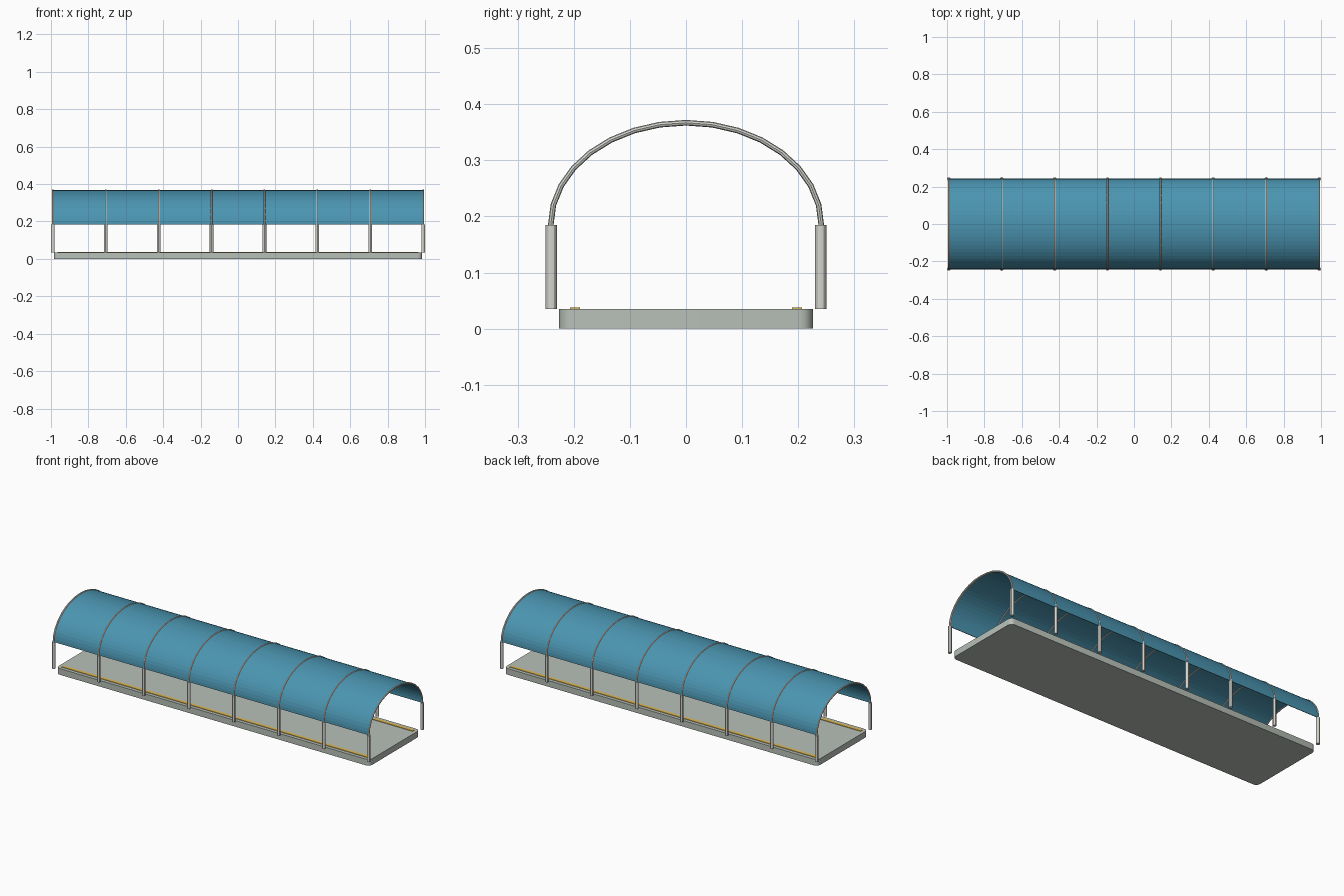
import bpy, bmesh, math
from mathutils import Vector

if "Cube" in bpy.data.objects:
    bpy.data.objects.remove(bpy.data.objects["Cube"])

HALF_X, A, B, SPRING = 0.99, 0.241, 0.182, 0.185   # end hoop x, arch half-width, rise, spring height


def material(name, rgb):
    m = bpy.data.materials.new(name)
    m.diffuse_color = (*rgb, 1)
    m.use_nodes = True
    m.node_tree.nodes["Principled BSDF"].inputs["Base Color"].default_value = m.diffuse_color
    return m


def finish(bm, name, mat=None, smooth=30):
    bmesh.ops.recalc_face_normals(bm, faces=bm.faces)
    me = bpy.data.meshes.new(name)
    bm.to_mesh(me)
    bm.free()
    ob = bpy.data.objects.new(name, me)
    bpy.context.collection.objects.link(ob)
    if mat:
        me.materials.append(mat)
    if smooth:
        bpy.ops.object.select_all(action='DESELECT')
        ob.select_set(True)
        bpy.context.view_layer.objects.active = ob
        bpy.ops.object.shade_smooth_by_angle(angle=math.radians(smooth))
    return ob


def box(name, size, loc, mat=None, corner=0):
    bm = bmesh.new()
    bmesh.ops.create_cube(bm, size=1)
    for v in bm.verts:
        v.co = Vector(c * s for c, s in zip(v.co, size)) + Vector(loc)
    if corner:
        edges = [e for e in bm.edges if abs(e.verts[0].co.z - e.verts[1].co.z) > 1e-4]
        bmesh.ops.bevel(bm, geom=edges, offset=corner, segments=5, profile=0.5, affect='EDGES')
    return finish(bm, name, mat)


def arch(t, a=A, b=B):
    return a * math.cos(t), SPRING + b * math.sin(t)


def loft(bm, rings, closed=True):
    rows = [[bm.verts.new(p) for p in r] for r in rings]
    n = len(rows[0])
    for r, s in zip(rows, rows[1:]):
        for i in range(n):
            bm.faces.new((r[i], r[(i + 1) % n], s[(i + 1) % n], s[i]))
    bm.faces.new(rows[0])
    bm.faces.new(rows[-1])


def hoop(x, name, mat, r=0.005, segs=16, sides=8):
    rings = []
    for i in range(segs + 1):
        t = math.pi * i / segs
        y, z = arch(t)
        n = Vector((0, math.cos(t) / A, math.sin(t) / B)).normalized()
        rings.append([Vector((x, y, z)) + r * (n * math.cos(q) + Vector((1, 0, 0)) * math.sin(q))
                      for q in (2 * math.pi * k / sides for k in range(sides))])
    bm = bmesh.new()
    loft(bm, rings)
    finish(bm, name, mat)


def post(x, y, name, mat):
    bm = bmesh.new()
    bmesh.ops.create_cone(bm, cap_ends=True, segments=12, radius1=0.01, radius2=0.01, depth=0.15)
    bmesh.ops.translate(bm, verts=bm.verts, vec=(x, y, 0.11))
    finish(bm, name, mat)


blue = material("canopy_blue", (0.07, 0.30, 0.44))
yellow = material("edge_yellow", (0.75, 0.48, 0.08))
metal = material("frame_metal", (0.66, 0.66, 0.62))
deck = material("deck_grey", (0.48, 0.53, 0.48))

# Deck slab with rounded corners
box("walkway_deck", (1.97, 0.452, 0.035), (0, 0, 0.0175), deck, corner=0.024)

# Yellow edge strips
for side, y in (("front", -0.198), ("back", 0.198)):
    box(side + "_edge_strip", (1.93, 0.018, 0.003), (0, y, 0.0363), yellow)

# Thin barrel-vault canopy
bm = bmesh.new()
SEG = 32
rings = []
for i in range(SEG + 1):
    t = math.pi * i / SEG
    o, n = arch(t, A + 0.001, B + 0.001), arch(t, A - 0.002, B - 0.002)
    rings.append([(-HALF_X, *o), (HALF_X, *o), (HALF_X, *n), (-HALF_X, *n)])
loft(bm, rings)
finish(bm, "canopy", blue, smooth=0)

# Eight hoops, each on a pair of posts
for i in range(8):
    x = -HALF_X + i * 2 * HALF_X / 7
    hoop(x, f"hoop_{i + 1}", metal)
    post(x, -A + 0.001, f"front_post_{i + 1}", metal)
    post(x, A - 0.001, f"back_post_{i + 1}", metal)
